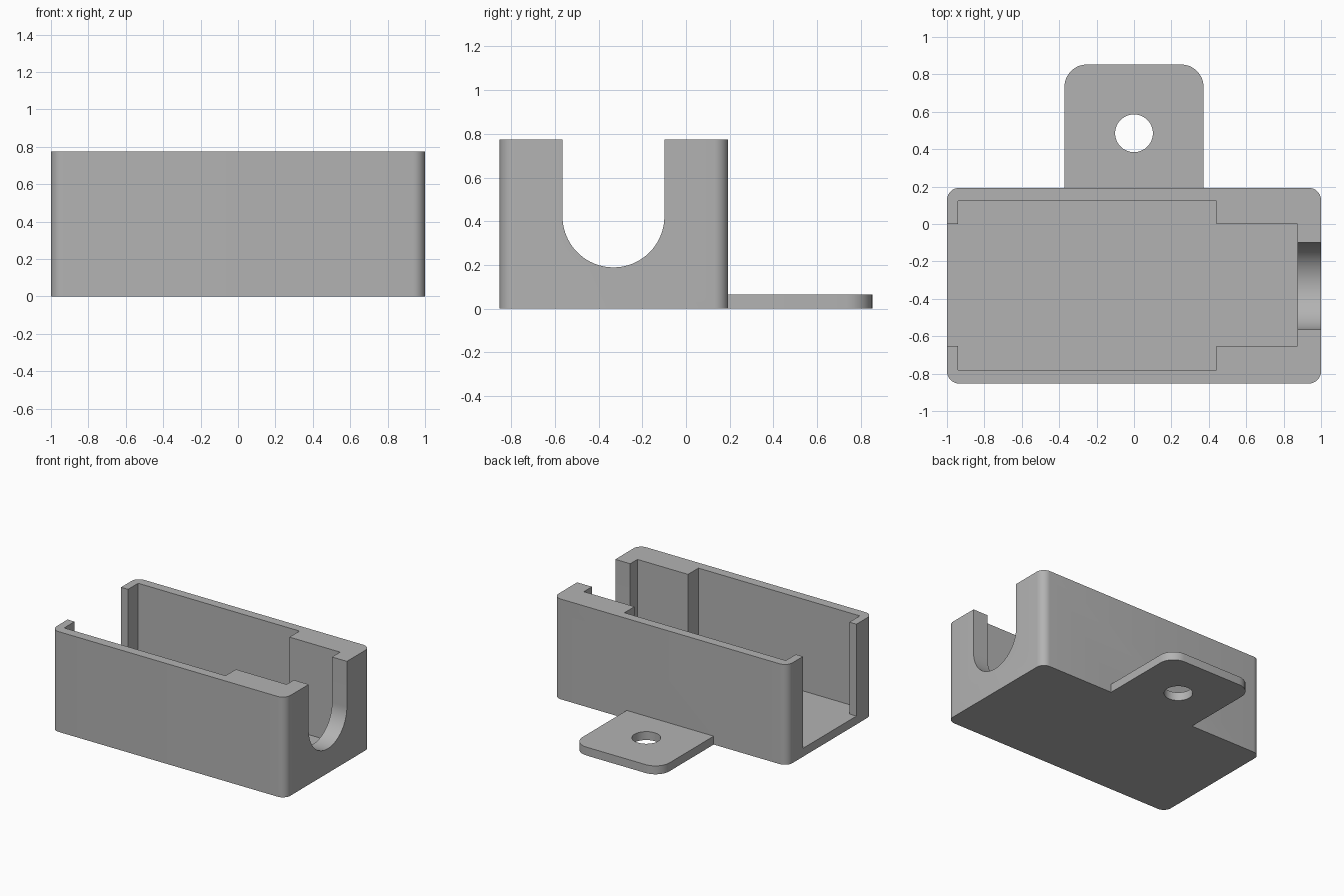
import bpy, bmesh, math

cube = bpy.data.objects.get("Cube")
if cube:
    bpy.data.objects.remove(cube, do_unlink=True)

grey = bpy.data.materials.new("grey_plastic")
grey.use_nodes = True
colour = (0.45, 0.45, 0.45, 1)
grey.diffuse_color = colour
grey.node_tree.nodes["Principled BSDF"].inputs["Base Color"].default_value = colour


def prism(name, outline, low, high, axis="z"):
    """Extrude a flat outline along z, or a (y, z) outline along x."""
    bm = bmesh.new()
    ends = []
    for d in (low, high):
        points = [(u, v, d) if axis == "z" else (d, u, v) for u, v in outline]
        ends.append([bm.verts.new(p) for p in points])
    bottom, top = ends
    bm.faces.new(reversed(bottom))
    bm.faces.new(top)
    n = len(outline)
    for i in range(n):
        j = (i + 1) % n
        bm.faces.new((bottom[i], bottom[j], top[j], top[i]))
    bmesh.ops.recalc_face_normals(bm, faces=bm.faces)
    mesh = bpy.data.meshes.new(name)
    bm.to_mesh(mesh)
    bm.free()
    mesh.materials.append(grey)
    obj = bpy.data.objects.new(name, mesh)
    bpy.context.collection.objects.link(obj)
    return obj


def arc(cx, cy, r, start, end, steps):
    angles = [math.radians(start + (end - start) * i / steps) for i in range(steps + 1)]
    return [(cx + r * math.cos(a), cy + r * math.sin(a)) for a in angles]


def rounded_rect(x0, x1, y0, y1, r):
    centres = [(x1 - r, y1 - r), (x0 + r, y1 - r), (x0 + r, y0 + r), (x1 - r, y0 + r)]
    return [p for k, (cx, cy) in enumerate(centres)
            for p in arc(cx, cy, r, 90 * k, 90 * k + 90, 8)]


def cut(target, cutter):
    mod = target.modifiers.new(cutter.name, "BOOLEAN")
    mod.operation = "DIFFERENCE"
    mod.solver = "EXACT"
    mod.object = cutter
    bpy.context.view_layer.objects.active = target
    bpy.ops.object.modifier_apply(modifier=mod.name)
    bpy.data.objects.remove(cutter, do_unlink=True)


FLOOR, HEIGHT = 0.065, 0.775
BACK, FRONT = 0.193, -0.853

# Housing: rounded block, hollowed by one stepped cavity open at the right end
housing = prism("housing", rounded_rect(-1, 1, FRONT, BACK, 0.065), 0, HEIGHT)
cavity = [(-1.1, -0.653), (-0.94, -0.653), (-0.94, -0.78), (0.44, -0.78),
          (0.44, -0.653), (0.873, -0.653), (0.873, 0), (0.44, 0),
          (0.44, 0.123), (-0.94, 0.123), (-0.94, 0), (-1.1, 0)]
cut(housing, prism("cavity_cutter", cavity, FLOOR, 1))

# U-shaped cable slot through the left end wall
slot = [(-0.565, 1)] + arc(-0.332, 0.422, 0.233, 180, 360, 40) + [(-0.099, 1)]
cut(housing, prism("slot_cutter", slot, 0.8, 1.1, "x"))

# Mounting tab with a screw hole
tab = prism("mounting_tab", rounded_rect(-0.372, 0.372, BACK - 0.01, 0.853, 0.12), 0, FLOOR)
tab_outline = rounded_rect(-0.372, 0.372, 0.08, 0.853, 0.12)
bpy.data.objects.remove(tab, do_unlink=True)
tab = prism("mounting_tab", tab_outline, 0, FLOOR)
cut(tab, prism("hole_cutter", arc(0, 0.485, 0.101, 0, 352.5, 47), -0.1, 0.2))

# Join the tab and housing into one solid
mod = housing.modifiers.new("join_tab", "BOOLEAN")
mod.operation = "UNION"
mod.solver = "EXACT"
mod.object = tab
bpy.context.view_layer.objects.active = housing
bpy.ops.object.modifier_apply(modifier=mod.name)
bpy.data.objects.remove(tab, do_unlink=True)

bpy.ops.object.select_all(action="DESELECT")
housing.select_set(True)
bpy.ops.object.shade_smooth_by_angle(angle=math.radians(30))
